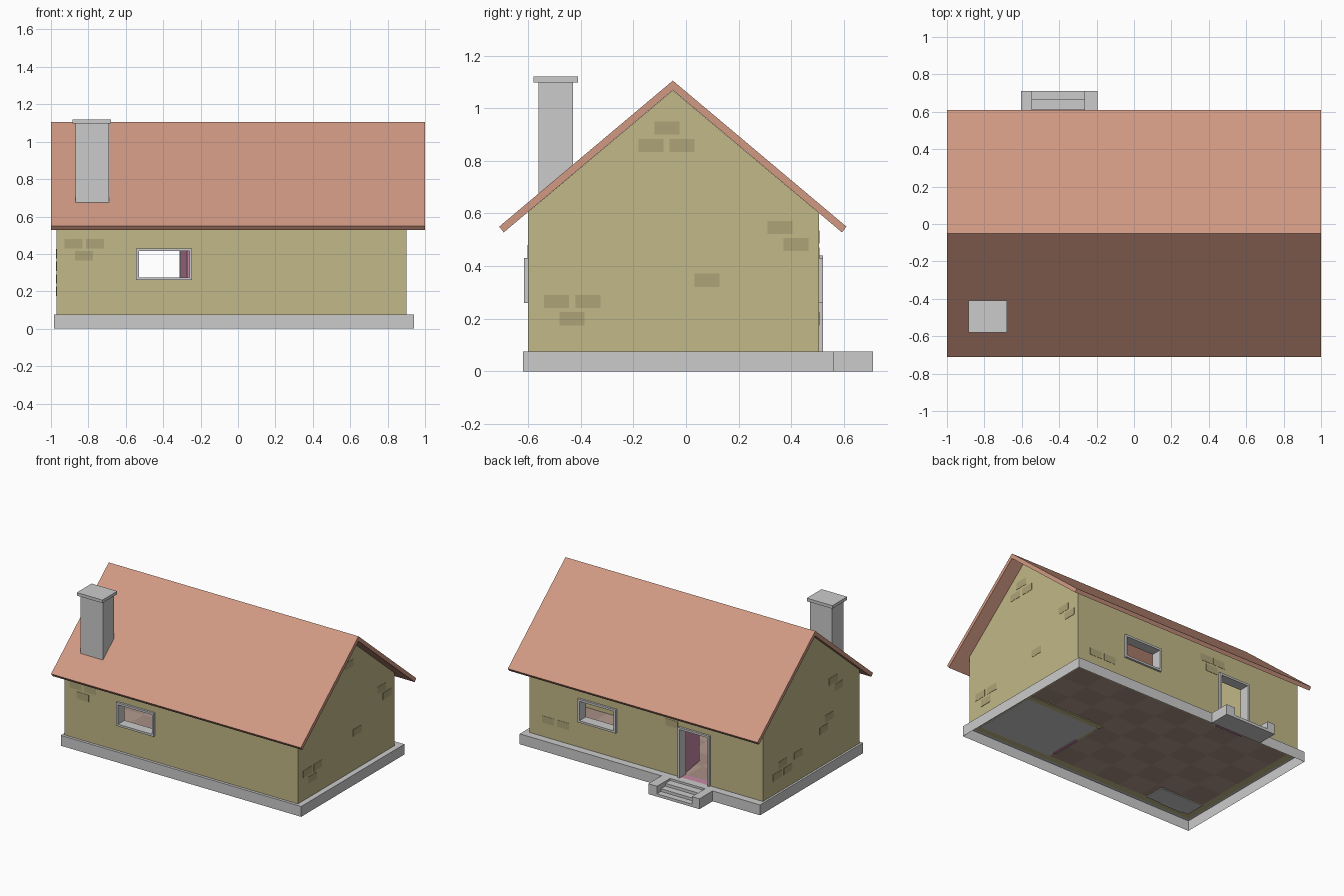
import bpy, bmesh, math
from mathutils import Matrix, Vector

if "Cube" in bpy.data.objects:
    bpy.data.objects.remove(bpy.data.objects["Cube"])


def material(name, r, g, b):
    m = bpy.data.materials.new(name)
    m.diffuse_color = (r, g, b, 1)
    m.use_nodes = True
    m.node_tree.nodes["Principled BSDF"].inputs["Base Color"].default_value = m.diffuse_color
    return m


PLASTER = material("plaster", 0.54, 0.48, 0.245)
BRICK = material("brick", 0.42, 0.37, 0.19)
TILE = material("roof_tile", 0.64, 0.32, 0.23)
FLOOR_A = material("floor_light", 0.45, 0.33, 0.28)
FLOOR_B = material("floor_dark", 0.39, 0.28, 0.24)
PINK = material("pink_door", 0.58, 0.25, 0.38)


def finish(name, bm, *mats):
    me = bpy.data.meshes.new(name)
    bm.to_mesh(me)
    bm.free()
    ob = bpy.data.objects.new(name, me)
    bpy.context.collection.objects.link(ob)
    for m in mats:
        if m:
            me.materials.append(m)
    return ob


def add_box(bm, x0, x1, y0, y1, z0, z1):
    mat = Matrix.Translation(((x0 + x1) / 2, (y0 + y1) / 2, (z0 + z1) / 2)) @ \
        Matrix.Diagonal((x1 - x0, y1 - y0, z1 - z0, 1))
    return bmesh.ops.create_cube(bm, size=1, matrix=mat)["verts"]


def boxes(name, dims, mat=None):
    bm = bmesh.new()
    for d in dims:
        add_box(bm, *d)
    return finish(name, bm, mat)


def prism(name, profile, x0, x1, mat=None):
    # extrude a (y, z) outline along x
    bm = bmesh.new()
    f = bm.faces.new([bm.verts.new((x0, y, z)) for y, z in profile])
    ext = bmesh.ops.extrude_face_region(bm, geom=[f])["geom"]
    bmesh.ops.translate(bm, vec=(x1 - x0, 0, 0),
                        verts=[v for v in ext if isinstance(v, bmesh.types.BMVert)])
    bmesh.ops.recalc_face_normals(bm, faces=bm.faces)
    return finish(name, bm, mat)


def cut(ob, cutter):
    mod = ob.modifiers.new("cut", "BOOLEAN")
    mod.operation, mod.object, mod.solver = "DIFFERENCE", cutter, "EXACT"
    bpy.context.view_layer.objects.active = ob
    bpy.ops.object.modifier_apply(modifier="cut")
    bpy.data.objects.remove(cutter)


BASE = 0.075
X0, X1, Y0, Y1 = -0.97, 0.90, -0.60, 0.505
RIDGE, SLOPE, T = -0.05, 0.84, 0.05


def under(y):
    return 1.068 - abs(y - RIDGE) * SLOPE


# Hollow gabled walls with openings
walls = prism("walls", [(Y0, BASE), (Y1, BASE), (Y1, under(Y1)), (RIDGE, under(RIDGE)),
                        (Y0, under(Y0))], X0, X1, PLASTER)
a, b = Y0 + T, Y1 - T
cut(walls, prism("room_cutter", [(a, 0), (b, 0), (b, under(b) + .1), (RIDGE, 1.17),
                                 (a, under(a) + .1)], X0 + T, X1 - T))
FRONT_WIN = (-0.545, -0.245, 0.26, 0.43)
BACK_WIN = (0.20, 0.505, 0.26, 0.43)
DOOR = (-0.55, -0.298, BASE, 0.44)
openings = (("front_window_frame", FRONT_WIN, -0.615, -0.54),
            ("back_window_frame", BACK_WIN, 0.445, 0.52),
            ("door_frame", DOOR, 0.445, 0.52))
F = 0.015
for name, (x0, x1, z0, z1), y0, y1 in openings:
    is_door = name == "door_frame"
    cut(walls, boxes("opening_cutter", [(x0 + .005, x1 - .005, y0 - .05, y1 + .05,
                                         z0 - .05 if is_door else z0 + .005, z1 - .005)]))
    parts = [(x0, x0 + F, y0, y1, z0, z1), (x1 - F, x1, y0, y1, z0, z1),
             (x0 + F, x1 - F, y0, y1, z1 - F, z1)]
    if not is_door:
        parts.append((x0 + F, x1 - F, y0, y1, z0, z0 + F))
    boxes(name, parts)

# Roof chevron
prism("roof", [(-0.71, 0.55), (RIDGE, 1.105), (0.61, 0.55), (0.593, 0.528),
               (RIDGE, 1.069), (-0.693, 0.528)], -1, 1, TILE)

# Foundation: open-bottomed shell with a rim under the walls
bm = bmesh.new()
outer = [(-0.985, -0.62), (0.94, -0.62), (0.94, 0.56), (-0.985, 0.56)]
inner = [(X0 + .01, Y0 + .01), (X1 - .01, Y0 + .01), (X1 - .01, Y1 - .01), (X0 + .01, Y1 - .01)]
low = [bm.verts.new((x, y, 0)) for x, y in outer]
top = [bm.verts.new((x, y, BASE)) for x, y in outer]
rim = [bm.verts.new((x, y, BASE)) for x, y in inner]
for i in range(4):
    j = (i + 1) % 4
    bm.faces.new((low[i], low[j], top[j], top[i]))
    bm.faces.new((top[i], top[j], rim[j], rim[i]))
finish("foundation", bm)

# Entrance steps between two low side walls
boxes("step_side_walls", [(-0.605, -0.545, 0.56, 0.71, 0, BASE),
                          (-0.265, -0.195, 0.56, 0.71, 0, BASE)])
prism("entrance_steps", [(0.56, 0), (0.56, 0.06), (0.615, 0.06), (0.615, 0.04),
                         (0.665, 0.04), (0.665, 0.02), (0.71, 0.02), (0.71, 0)],
      -0.545, -0.265)

# Two-tone checked floor, leaving out the corner room and hearth
bm = bmesh.new()
NX, NY = 9, 6
xs = [X0 + T + (X1 - X0 - 2 * T) * i / NX for i in range(NX + 1)]
ys = [a + (b - a) * j / NY for j in range(NY + 1)]
for i in range(NX):
    for j in range(NY):
        if xs[i] > 0.2 and ys[j + 1] < -0.03:
            continue
        f = bm.faces.new([bm.verts.new((x, y, BASE)) for x, y in
                          ((xs[i], ys[j]), (xs[i + 1], ys[j]),
                           (xs[i + 1], ys[j + 1]), (xs[i], ys[j + 1]))])
        f.material_index = (i + j) % 2
bmesh.ops.remove_doubles(bm, verts=bm.verts, dist=1e-4)
finish("checked_floor", bm, FLOOR_A, FLOOR_B)
ix, iy = xs[6], ys[3]
boxes("corner_room_floor", [(ix, X1 - T, a, iy, BASE - .004, BASE)])
boxes("hearth", [(-0.92, -0.57, a, -0.40, BASE - .006, BASE + .006)])

# Inner partition walls and pink doors
boxes("partition_walls", [(ix - .02, X1 - T, iy - .02, iy + .02, BASE - .006, 0.58),
                          (ix - .02, ix + .02, a, -0.50, BASE, 0.58),
                          (ix - .02, ix + .02, -0.28, iy - .02, BASE, 0.58),
                          (ix - .02, ix + .02, -0.50, -0.28, 0.43, 0.58)], PLASTER)
boxes("inner_door", [(ix - .01, ix + .01, -0.50, -0.28, BASE - .008, 0.43)], PINK)
boxes("door_threshold", [(-0.535, -0.313, 0.455, 0.505, BASE - .008, BASE)], PINK)
bm = bmesh.new()
add_box(bm, 0, 0.015, -0.22, 0, BASE + .005, 0.425)
bmesh.ops.rotate(bm, verts=bm.verts, cent=(0, 0, 0), matrix=Matrix.Rotation(math.radians(9), 3, "Z"))
bmesh.ops.translate(bm, verts=bm.verts, vec=Vector((-0.307, 0.45, 0)))
finish("open_front_door", bm, PINK)

# Chimney with cap
boxes("chimney", [(-0.87, -0.69, -0.56, -0.43, BASE - .006, 1.10)])
boxes("chimney_cap", [(-0.885, -0.68, -0.58, -0.41, 1.098, 1.12)])

# Scattered exposed bricks: (horizontal centre, z) on each wall
E = 0.002


def bricks(name, spots, axis, at):
    dims = []
    for c, z in spots:
        h = (c - .048, c + .048)
        d = (at - E, at + E)
        dims.append((*h, *d, z - .025, z + .025) if axis == "y"
                    else (*d, *h, z - .025, z + .025))
    boxes(name, dims, BRICK)


bricks("front_bricks", [(-.88, .455), (-.765, .455), (-.823, .39)], "y", Y0)
bricks("back_bricks", [(.75, .2), (.63, .2), (-.19, .51), (-.30, .51), (-.24, .445)], "y", Y1)
bricks("right_bricks", [(-.072, .925), (-.133, .858), (-.015, .858), (.357, .547), (.418, .482),
                        (.08, .346), (-.492, .266), (-.373, .266), (-.433, .2)], "x", X1)
bricks("left_bricks", [(.34, .2), (.22, .2), (.28, .266), (.10, .266), (-.30, .65), (-.36, .585),
                       (-.25, .4), (-.19, .335)], "x", X0)
